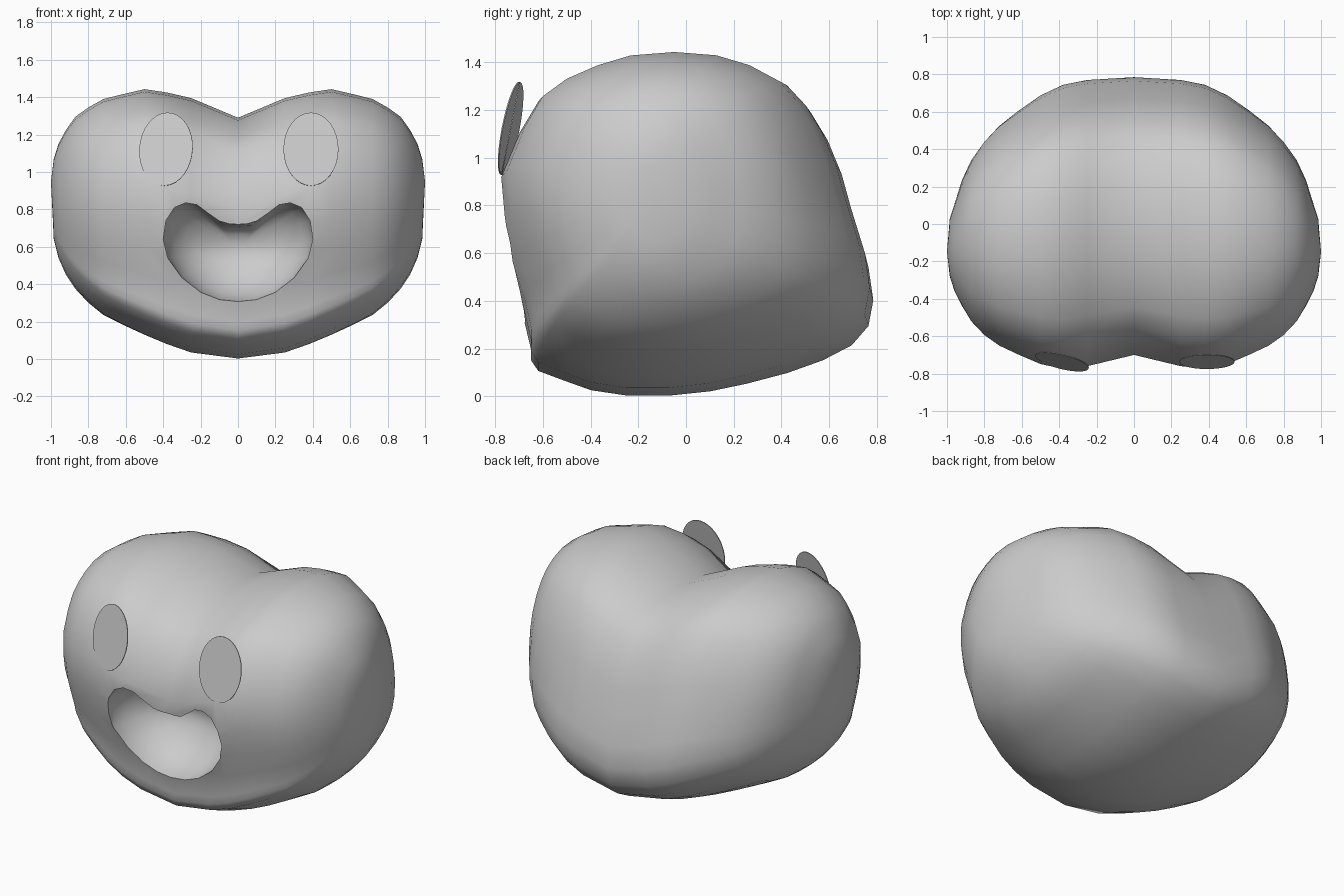
import bpy, bmesh, math

if "Cube" in bpy.data.objects:
    bpy.data.objects.remove(bpy.data.objects["Cube"])

grey = bpy.data.materials.new("plain grey")
grey.diffuse_color = (0.6, 0.6, 0.6, 1)
grey.use_nodes = True
grey.node_tree.nodes["Principled BSDF"].inputs["Base Color"].default_value = grey.diffuse_color

# side profile (y, z), running round the body
PROFILE = [(-.78, .9), (-.70, 1.1), (-.62, 1.24), (-.51, 1.32), (-.37, 1.38), (-.22, 1.425),
           (-.02, 1.44), (.17, 1.425), (.32, 1.38), (.45, 1.31), (.53, 1.22), (.60, 1.1),
           (.66, .95), (.70, .8), (.76, .6), (.78, .45), (.76, .33), (.69, .24), (.57, .17),
           (.42, .11), (.25, .06), (.10, .025), (-.07, .005), (-.25, .005), (-.40, .03),
           (-.50, .07), (-.62, .12), (-.65, .17), (-.65, .22), (-.68, .36), (-.73, .52), (-.76, .68)]
# cross-section limits: x, top, bottom, front, back
LIMITS = [(0, 1.29, .003, -.70, .785), (.25, 1.395, .035, -.76, .77),
          (.38, 1.425, .08, -.775, .745), (.5, 1.443, .13, -.75, .69), (.62, 1.415, .185, -.70, .61),
          (.72, 1.39, .235, -.655, .535), (.8, 1.345, .30, -.60, .45), (.87, 1.295, .375, -.525, .35),
          (.92, 1.225, .45, -.44, .24), (.96, 1.15, .54, -.36, .11), (.985, 1.07, .64, -.28, .03)]
# right half of the mouth outline (x, z)
MOUTH = [(0, .72), (.05, .723), (.1, .738), (.16, .78), (.22, .825), (.28, .835), (.34, .81),
         (.385, .74), (.4, .64), (.375, .54), (.3, .435), (.2, .355), (.1, .315), (0, .305)]


def smooth(t):
    t = max(0, min(1, t))
    return t * t * (3 - 2 * t)


def section(sign, x, top, bottom, front, back):
    pts = []
    for py, pz in PROFILE:
        u, v = py / .78, (pz - .7225) / .7175
        w = x ** 4                                # rounder towards the sides
        r = math.hypot(u, v)
        u, v = u + (u / r - u) * w, v + (v / r - v) * w
        f = front
        if x < .37 and v < 0:                     # keep the chin forward
            f += (-.78 - front) * smooth(-v / .5)
        y = (f + back) / 2 + u * (back - f) / 2
        z = (top + bottom) / 2 + v * (top - bottom) / 2
        pts.append((sign * x, y, z))
    return pts


def loft(name, rings, start=None, end=None):
    """Skin closed rings, closing the ends with a point or a flat face."""
    bm = bmesh.new()
    loops = [[bm.verts.new(p) for p in ring] for ring in rings]
    n = len(loops[0])
    for a, b in zip(loops, loops[1:]):
        for i in range(n):
            j = (i + 1) % n
            bm.faces.new((a[i], a[j], b[j], b[i]))
    for ring, tip in ((loops[0], start), (loops[-1], end)):
        if tip:
            t = bm.verts.new(tip)
            for i in range(n):
                bm.faces.new((ring[i], ring[(i + 1) % n], t))
        else:
            bm.faces.new(ring)
    bmesh.ops.recalc_face_normals(bm, faces=bm.faces)
    mesh = bpy.data.meshes.new(name)
    bm.to_mesh(mesh)
    bm.free()
    mesh.materials.append(grey)
    ob = bpy.data.objects.new(name, mesh)
    bpy.context.collection.objects.link(ob)
    return ob


def mouth_ring(y, s):
    """Mouth outline shrunk by s, turning into an oval as it shrinks."""
    m = smooth((1 - s) * 1.6)
    ring = []
    for x, z in outline:
        a = math.atan2((z - .59) / .2, x / .38)
        ox, oz = .38 * math.cos(a), .59 + .2 * math.sin(a)
        x, z = x + (ox - x) * m, z + (oz - z) * m
        ring.append((x * s, y, .59 + (z - .59) * s))
    return ring


# heart-shaped head, lofted from side to side
rings = [section(-1, *l) for l in reversed(LIMITS[1:])] + [section(1, *l) for l in LIMITS]
head = loft("head", rings, (-1, -.15, .95), (1, -.15, .95))

# open mouth, a bowl cut into the front
outline = MOUTH + [(-x, z) for x, z in reversed(MOUTH[1:-1])]
bowl = [(-1, 1), (-.69, 1), (-.62, .96), (-.55, .88), (-.48, .75), (-.43, .58), (-.40, .38), (-.385, .18)]
cutter = loft("mouth_cutter", [mouth_ring(y, s) for y, s in bowl], None, (0, -.38, .59))
cutter.hide_render = True
cut = head.modifiers.new("mouth", 'BOOLEAN')
cut.operation = 'DIFFERENCE'
cut.solver = 'EXACT'
cut.object = cutter
bpy.context.view_layer.objects.active = head
head.select_set(True)
bpy.ops.object.modifier_apply(modifier=cut.name)
bpy.data.objects.remove(cutter)
bpy.ops.object.shade_smooth_by_angle(angle=math.radians(60))

# flat oval eyes, leaning back; the left one is also turned
for name, x, yaw in (("left_eye", -.385, -14), ("right_eye", .39, 0)):
    bpy.ops.mesh.primitive_cylinder_add(vertices=32, radius=1, depth=1)
    eye = bpy.context.object
    eye.name = name
    eye.scale = (.147, .199, .005)
    eye.rotation_euler = (math.radians(79), 0, math.radians(yaw))
    eye.location = (x, -.735, 1.122)
    eye.data.materials.append(grey)
